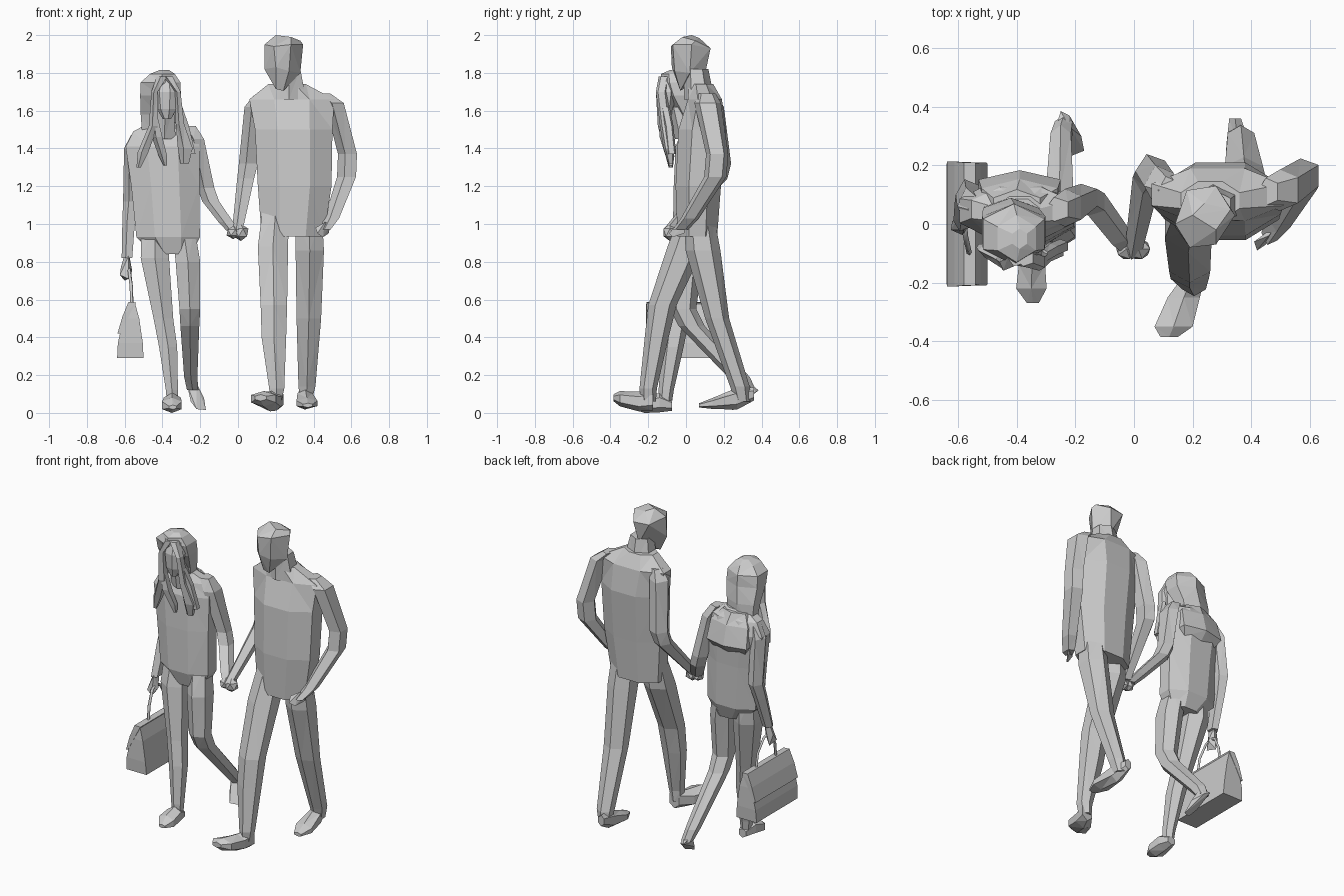
import bpy, bmesh, math
from mathutils import Vector


def loft(name, rings, n=6, axis='z', tri=True):
    """Skin through rings (x, y, z, half-width, half-depth); rings lie across the axis."""
    bm = bmesh.new()
    k = 1 / math.cos(math.pi / n)
    loops = []
    for x, y, z, a, b in rings:
        loop = []
        for i in range(n):
            t = 2 * math.pi * (i + 0.5) / n
            u, v = a * k * math.cos(t), b * k * math.sin(t)
            co = (x + u, y + v, z) if axis == 'z' else (x + u, y, z + v)
            loop.append(bm.verts.new(co))
        loops.append(loop)
    for p, q in zip(loops, loops[1:]):
        for i in range(n):
            j = (i + 1) % n
            bm.faces.new((p[i], p[j], q[j], q[i]))
    bm.faces.new(loops[0])
    bm.faces.new(loops[-1])
    if tri:
        bmesh.ops.triangulate(bm, faces=bm.faces[:])
    bmesh.ops.recalc_face_normals(bm, faces=bm.faces[:])
    return finish(name, bm)


def hull(name, pts):
    """Faceted solid around a few points."""
    bm = bmesh.new()
    for p in pts:
        bm.verts.new(p)
    bmesh.ops.convex_hull(bm, input=bm.verts[:])
    bmesh.ops.recalc_face_normals(bm, faces=bm.faces[:])
    return finish(name, bm)


def finish(name, bm):
    me = bpy.data.meshes.new(name)
    bm.to_mesh(me)
    bm.free()
    ob = bpy.data.objects.new(name, me)
    bpy.context.collection.objects.link(ob)
    return ob


def blob(name, c, size):
    bm = bmesh.new()
    bmesh.ops.create_icosphere(bm, subdivisions=1, radius=1)
    for v in bm.verts:
        v.co = Vector(c) + Vector([v.co[i] * size[i] for i in range(3)])
    return finish(name, bm)


# --- man: head (turned towards the woman), neck, torso
hull("man_head", [(.20, -.03, 1.715), (.24, -.03, 1.705), (.26, .0, 1.73), (.14, -.01, 1.82),
                  (.20, -.075, 1.83), (.27, -.06, 1.81), (.33, .02, 1.80), (.26, .10, 1.79),
                  (.14, .0, 1.95), (.19, -.08, 1.94), (.28, -.07, 1.95), (.345, .03, 1.95),
                  (.28, .13, 1.93), (.18, .115, 1.93), (.20, .03, 2.0), (.28, -.02, 1.99),
                  (.33, .05, 1.97), (.24, .07, 1.985)])
loft("man_neck", [(.27, .07, 1.66, .09, .07), (.27, .055, 1.82, .06, .055)])
loft("man_torso", [(.29, .06, .935, .165, .105), (.30, .065, 1.2, .195, .12),
                   (.295, .085, 1.5, .205, .125), (.285, .10, 1.66, .225, .09),
                   (.26, .08, 1.74, .10, .065)], 8)
# man: arms
loft("man_left_arm", [(.46, .11, 1.69, .03, .04), (.515, .115, 1.64, .045, .06),
                      (.585, .165, 1.37, .045, .05), (.58, .155, 1.25, .045, .05),
                      (.50, .02, 1.03, .035, .04), (.465, -.03, .97, .025, .035)], 5)
hull("man_left_hand", [(.49, 0, 1.0), (.46, -.04, 1.01), (.41, -.06, .98),
                       (.42, -.09, .95), (.45, -.07, .93), (.48, -.01, .95)])
loft("man_right_arm", [(.12, .115, 1.68, .03, .04), (.09, .13, 1.62, .045, .06),
                       (.06, .18, 1.32, .045, .05), (.045, .16, 1.24, .04, .05),
                       (.015, .0, 1.06, .03, .04), (.0, -.08, .97, .025, .035)], 5)
# man: legs and feet
loft("man_front_leg", [(.20, .05, 1.08, .07, .06), (.185, .0, .88, .08, .085),
                       (.19, -.125, .57, .07, .065), (.19, -.155, .4, .065, .055),
                       (.205, -.20, .13, .04, .04), (.20, -.20, .06, .03, .035)])
loft("man_back_leg", [(.375, .07, 1.03, .07, .07), (.38, .09, .86, .075, .08),
                      (.375, .165, .5, .065, .055), (.365, .285, .14, .045, .045),
                      (.36, .30, .06, .03, .035)])
loft("man_front_foot", [(.205, -.175, .07, .035, .05), (.17, -.25, .06, .055, .045),
                        (.135, -.35, .075, .065, .035), (.12, -.385, .08, .03, .015)], 6, 'y')
loft("man_back_foot", [(.345, .36, .10, .02, .03), (.355, .27, .075, .04, .05),
                       (.365, .14, .05, .055, .025), (.37, .07, .04, .025, .01)], 6, 'y')

# --- woman: face, neck, hair
loft("woman_face", [(-.375, -.105, 1.555, .02, .02), (-.375, -.105, 1.61, .05, .035),
                    (-.375, -.10, 1.70, .06, .045), (-.375, -.08, 1.77, .04, .04)], 7)
loft("woman_neck", [(-.39, .0, 1.45, .06, .05), (-.385, -.04, 1.62, .045, .045)])
loft("woman_hair", [(-.425, .04, 1.44, .08, .04), (-.42, .02, 1.58, .095, .06),
                    (-.41, -.02, 1.68, .108, .08), (-.41, -.035, 1.75, .105, .09),
                    (-.40, -.05, 1.795, .065, .07), (-.39, -.05, 1.815, .025, .03)], 6)
strands = [
    [(-.40, -.115, 1.78, .025, .025), (-.44, -.13, 1.70, .015, .025),
     (-.445, -.12, 1.52, .022, .025), (-.50, -.09, 1.38, .025, .02), (-.525, -.08, 1.30, .01, .01)],
    [(-.445, -.12, 1.6, .012, .02), (-.425, -.11, 1.46, .025, .025),
     (-.395, -.085, 1.36, .02, .02), (-.385, -.08, 1.31, .008, .01)],
    [(-.37, -.115, 1.78, .025, .025), (-.318, -.13, 1.70, .014, .025),
     (-.305, -.11, 1.53, .02, .025), (-.275, -.09, 1.40, .035, .025), (-.28, -.08, 1.32, .02, .012)],
    [(-.305, -.11, 1.62, .01, .02), (-.28, -.09, 1.52, .02, .02), (-.245, -.075, 1.37, .02, .02)],
]
for i, s in enumerate(strands):
    loft(f"hair_strand_{i + 1}", s, 5)
# woman: jacket and the collar lying on her back
loft("woman_torso", [(-.345, .025, .84, .10, .07), (-.37, .03, .93, .168, .10),
                     (-.385, .035, 1.2, .18, .10), (-.40, .045, 1.41, .195, .10),
                     (-.385, .05, 1.49, .17, .075), (-.39, .03, 1.54, .07, .055)], 8)
loft("woman_back_collar", [(-.39, .10, 1.29, .11, .035), (-.39, .12, 1.34, .14, .055),
                           (-.39, .09, 1.46, .13, .055), (-.40, .06, 1.53, .08, .05)], 6)
# woman: arms and hands
loft("woman_right_arm", [(-.53, .05, 1.47, .03, .04), (-.56, .06, 1.40, .035, .055),
                         (-.565, .10, 1.12, .035, .045), (-.575, .07, 1.02, .03, .04),
                         (-.585, .01, .82, .025, .03)], 5)
hull("woman_right_hand", [(-.575, .03, .83), (-.60, .02, .84), (-.58, -.02, .83), (-.62, .01, .77),
                          (-.625, -.02, .73), (-.60, .02, .70), (-.58, -.04, .71), (-.56, 0, .75)])
loft("woman_left_arm", [(-.26, .05, 1.52, .035, .035), (-.22, .055, 1.45, .04, .055),
                        (-.165, .09, 1.19, .04, .04), (-.14, .075, 1.12, .04, .04),
                        (-.06, -.03, 1.01, .035, .035), (-.03, -.07, .965, .025, .025)], 5)
# joined hands
blob("joined_hand_left", (-.025, -.085, .955), (.04, .04, .035))
blob("joined_hand_right", (.015, -.085, .955), (.045, .04, .045))
# woman: legs and feet
loft("woman_front_leg", [(-.44, .03, 1.0, .07, .06), (-.44, .005, .82, .075, .08),
                         (-.395, -.045, .5, .052, .055), (-.37, -.07, .35, .048, .05),
                         (-.35, -.105, .12, .032, .035), (-.348, -.11, .05, .028, .03)])
loft("woman_back_leg", [(-.29, .03, .98, .06, .06), (-.265, .0, .80, .065, .075),
                        (-.255, -.015, .55, .055, .06), (-.255, .03, .46, .05, .06),
                        (-.25, .28, .19, .035, .05), (-.24, .33, .12, .03, .035)])
loft("woman_front_foot", [(-.345, -.075, .04, .025, .025), (-.348, -.14, .055, .045, .045),
                          (-.35, -.22, .04, .052, .035), (-.345, -.27, .03, .02, .01)], 6, 'y')
hull("woman_back_foot", [(-.27, .32, .15), (-.22, .33, .16), (-.25, .385, .12), (-.22, .37, .11),
                         (-.25, .27, .06), (-.18, .30, .08), (-.22, .23, .02), (-.17, .25, .015)])

# --- bag with flap and handle
loft("bag", [(-.57, 0, .29, .07, .205), (-.57, 0, .37, .066, .21),
             (-.565, 0, .50, .042, .21), (-.56, 0, .58, .015, .205)], 4, tri=False)
hull("bag_flap", [(x, s * y, z) for s in (-1, 1)
                  for x, y, z in ((-.54, .21, .585), (-.58, .21, .587), (-.612, .213, .51),
                                  (-.638, .213, .42), (-.625, .213, .42))])
cu = bpy.data.curves.new("bag_handle", 'CURVE')
cu.dimensions = '3D'
cu.bevel_depth = .009
cu.bevel_resolution = 0
path = [(-.562, .10, .57), (-.565, .085, .67), (-.575, .04, .75), (-.578, 0, .77)]
path += [(x, -y, z) for x, y, z in path[-2::-1]]
sp = cu.splines.new('POLY')
sp.points.add(len(path) - 1)
for p, co in zip(sp.points, path):
    p.co = (*co, 1)
bpy.context.collection.objects.link(bpy.data.objects.new("bag_handle", cu))
